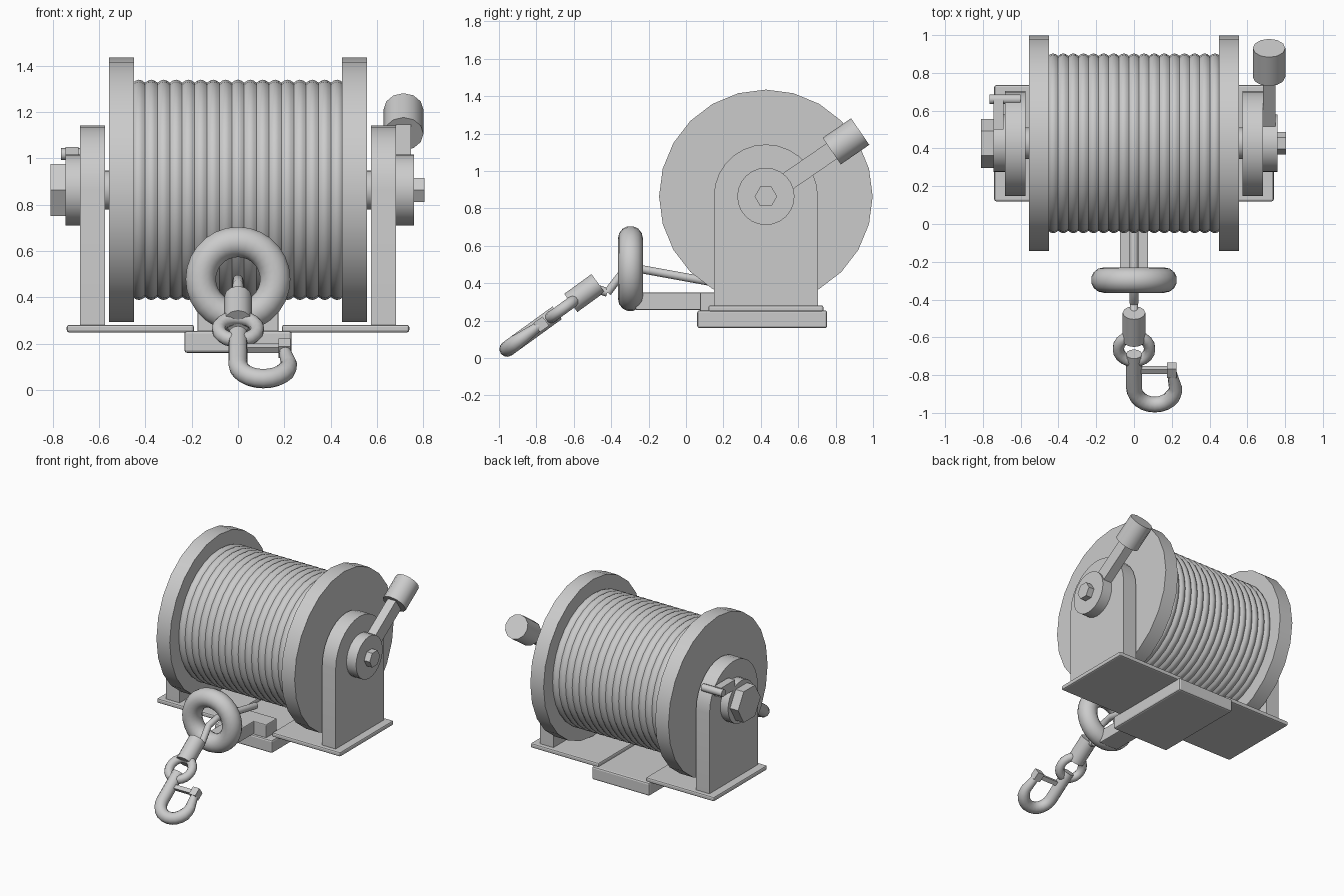
import bpy, bmesh, math
from mathutils import Vector

if "Cube" in bpy.data.objects:
    bpy.data.objects.remove(bpy.data.objects["Cube"])

steel = bpy.data.materials.new("grey steel")
steel.diffuse_color = (0.6, 0.6, 0.6, 1)
steel.use_nodes = True
steel.node_tree.nodes["Principled BSDF"].inputs["Base Color"].default_value = steel.diffuse_color
AY, AZ = 0.427, 0.864          # drum axle position
V = Vector


def finish(bm, name, angle=40, bevel=0):
    bmesh.ops.recalc_face_normals(bm, faces=bm.faces)
    me = bpy.data.meshes.new(name)
    bm.to_mesh(me)
    bm.free()
    me.materials.append(steel)
    ob = bpy.data.objects.new(name, me)
    bpy.context.collection.objects.link(ob)
    if bevel:
        m = ob.modifiers.new("edge", 'BEVEL')
        m.width, m.segments = bevel, 2
    if angle:
        bpy.ops.object.select_all(action='DESELECT')
        ob.select_set(True)
        bpy.context.view_layer.objects.active = ob
        bpy.ops.object.shade_smooth_by_angle(angle=math.radians(angle))
    return ob


def skin(name, path, radii, n=12, normal=None, closed=False, phase=0, angle=40):
    """Sweep a round section along a path."""
    bm = bmesh.new()
    rings, cnt = [], len(path)
    for i, p in enumerate(path):
        if closed:
            t = path[(i + 1) % cnt] - path[i - 1]
        else:
            t = path[min(i + 1, cnt - 1)] - path[max(i - 1, 0)]
        t.normalize()
        ref = normal or (V((0, 0, 1)) if abs(t.z) < 0.9 else V((0, 1, 0)))
        u = (ref - t * ref.dot(t)).normalized()
        w = t.cross(u)
        rings.append([bm.verts.new(p + radii[i] * (math.cos(a) * u + math.sin(a) * w))
                      for a in (2 * math.pi * k / n + phase for k in range(n))])
    for i in range(cnt if closed else cnt - 1):
        a, b = rings[i], rings[(i + 1) % cnt]
        for k in range(n):
            bm.faces.new((a[k], a[(k + 1) % n], b[(k + 1) % n], b[k]))
    if not closed:
        bm.faces.new(rings[0])
        bm.faces.new(rings[-1])
    return finish(bm, name, angle)


def rod(name, p, q, r, n=16, phase=0, angle=40):
    return skin(name, [V(p), V(q)], [r, r], n, phase=phase, angle=angle)


def axle_rod(name, x0, x1, r, n=24, phase=0):
    return rod(name, (x0, AY, AZ), (x1, AY, AZ), r, n, phase, 40 if n > 6 else 0)


def box(name, lo, hi, bevel=0):
    bm = bmesh.new()
    bmesh.ops.create_cube(bm, size=1)
    for v in bm.verts:
        v.co = V([(lo[i] + hi[i]) / 2 + v.co[i] * (hi[i] - lo[i]) for i in range(3)])
    return finish(bm, name, 0, bevel)


def oriented_box(name, c, axes, size):
    bm = bmesh.new()
    bmesh.ops.create_cube(bm, size=1)
    for v in bm.verts:
        v.co = V(c) + sum((axes[i] * v.co[i] * size[i] for i in range(3)), V())
    return finish(bm, name, 0)


def torus(name, c, e1, e2, R, r, n=28, m=14):
    pts = [V(c) + R * (math.cos(a) * e1 + math.sin(a) * e2)
           for a in (2 * math.pi * i / n for i in range(n))]
    return skin(name, pts, [r] * n, m, e1.cross(e2), True)


X, Y, Z = V((1, 0, 0)), V((0, 1, 0)), V((0, 0, 1))

# Drum wound with cable: a rippled cylinder
COILS = 17
path, radii = [], []
for i in range(COILS * 4 + 1):
    path.append(V((-0.455 + 0.91 * i / (COILS * 4), AY, AZ)))
    radii.append(0.463 + 0.013 * abs(math.sin(math.pi * i / 4)))
skin("cable_drum", path, radii, 32, angle=60)
axle_rod("axle", -0.6, 0.6, 0.084)

# Flanges, arched stands and base plates on both sides
for s, side in ((-1, "left"), (1, "right")):
    axle_rod(side + "_flange", s * 0.45, s * 0.557, 0.571)
    bm = bmesh.new()
    prof = [(AY - 0.278, 0.27)]
    prof += [(AY - 0.278 * math.cos(math.pi * i / 14), AZ + 0.278 * math.sin(math.pi * i / 14))
             for i in range(15)]
    prof += [(AY + 0.278, 0.27)]
    f = bm.faces.new([bm.verts.new((s * 0.575, y, z)) for y, z in prof])
    ext = bmesh.ops.extrude_face_region(bm, geom=[f])
    bmesh.ops.translate(bm, vec=(s * 0.108, 0, 0),
                        verts=[g for g in ext["geom"] if isinstance(g, bmesh.types.BMVert)])
    finish(bm, side + "_stand")
    xs = sorted((s * 0.19, s * 0.74))
    box(side + "_base_plate", (xs[0], 0.12, 0.248), (xs[1], 0.735, 0.281), 0.01)

# Central base and forward arm
box("center_base", (-0.232, 0.06, 0.16), (0.232, 0.755, 0.255), 0.012)
box("cross_block", (-0.175, 0.075, 0.25), (0.175, 0.2, 0.35), 0.006)
box("guide_arm", (-0.075, -0.27, 0.257), (0.075, 0.09, 0.35), 0.006)

# Right hub, bolt and crank
axle_rod("right_hub", 0.67, 0.76, 0.153)
axle_rod("right_bolt", 0.75, 0.805, 0.06, 6, math.pi / 6)
ca, sa = math.cos(math.radians(34.5)), math.sin(math.radians(34.5))
along, across = V((0, ca, sa)), V((0, -sa, ca))
hub = V((0.715, AY, AZ))
oriented_box("crank_arm", hub + along * 0.26, (along, across, X), (0.36, 0.1, 0.066))
rod("crank_grip", hub + along * 0.427, hub + along * 0.612, 0.086, 12)

# Left hub, nut and pawl
axle_rod("left_hub", -0.745, -0.67, 0.153)
axle_rod("left_nut", -0.81, -0.74, 0.13, 6, math.pi / 6)
box("pawl", (-0.745, 0.5, 0.98), (-0.69, 0.66, 1.05))
rod("pawl_pin", (-0.765, 0.66, 1.018), (-0.6, 0.66, 1.018), 0.026, 10)

# Guide ring and cable passing through it
torus("guide_ring", (0, -0.297, 0.478), X, Z, 0.161, 0.067)
cable = [V((0, 0.2, 0.395)), V((0, -0.24, 0.475)), V((0, -0.34, 0.455)), V((0, -0.42, 0.35)),
         V((0, -0.47, 0.4))]
skin("cable", cable[:4], [0.023] * 4, 10, X)
rod("cable_end", cable[3], (0, -0.5, 0.378), 0.023, 10)

# Hook assembly laid out along a slope: h(x, distance)
d = V((0, -0.81, -0.586)).normalized()
nrm = X.cross(d)


def h(x, s):
    return V((x, -0.47, 0.40)) + d * s


rod("cable_socket", h(0, 0), h(0, 0.18), 0.06, 12)
torus("swivel_eye", h(0, 0.235), X, d, 0.083, 0.031, 20, 10)
pts = [(0, 0.27), (0, 0.38)]
pts += [(0.11 - 0.11 * math.cos(a), 0.49 + 0.11 * math.sin(a))
        for a in (math.pi * i / 12 for i in range(13))]
pts += [(0.21, 0.44), (0.2, 0.38)]
rad = [0.042] * 13 + [0.038, 0.035, 0.03, 0.024]
skin("hook", [h(*p) for p in pts], rad, 12, nrm)
oriented_box("hook_tip", h(0.2, 0.375), (X, d, nrm), (0.052, 0.06, 0.06))
oriented_box("hook_latch", h(0.11, 0.375), (X, d, nrm), (0.18, 0.03, 0.03))
